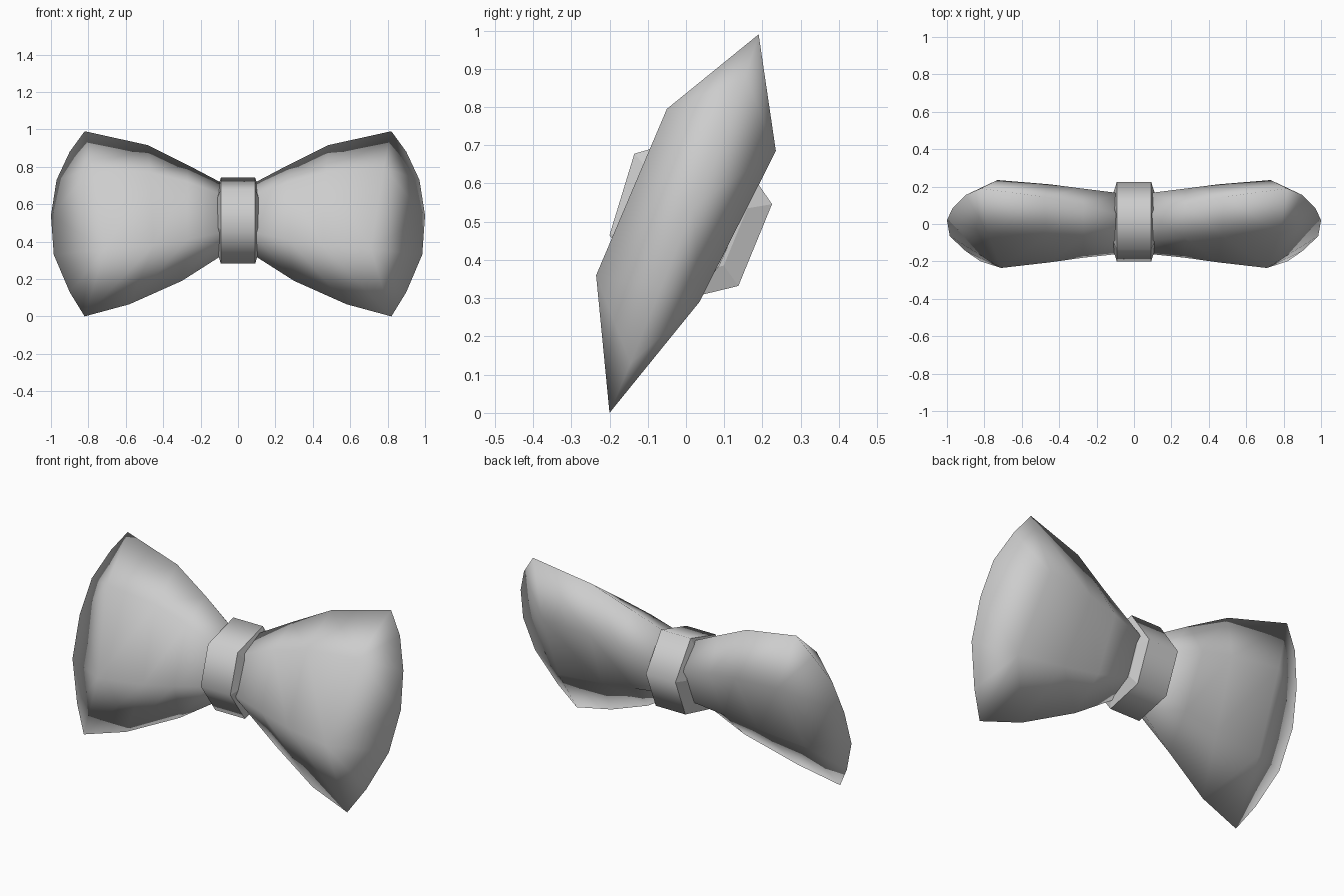
import bpy
import bmesh

cube = bpy.data.objects.get("Cube")
if cube:
    bpy.data.objects.remove(cube, do_unlink=True)

# Single cloth colour
cloth = bpy.data.materials.new("light_grey_cloth")
cloth.use_nodes = True
grey = (0.61, 0.61, 0.61, 1)
cloth.diffuse_color = grey
cloth.node_tree.nodes["Principled BSDF"].inputs["Base Color"].default_value = grey


def finish(bm, name):
    """Turn a bmesh into a named object with the cloth material."""
    bmesh.ops.recalc_face_normals(bm, faces=bm.faces)
    mesh = bpy.data.meshes.new(name)
    bm.to_mesh(mesh)
    bm.free()
    mesh.materials.append(cloth)
    bpy.context.collection.objects.link(bpy.data.objects.new(name, mesh))


def bridge(bm, ring_a, ring_b):
    """Join two equal rings with quads and return the new faces."""
    count = len(ring_a)
    faces = []
    for i in range(count):
        j = (i + 1) % count
        faces.append(bm.faces.new((ring_a[i], ring_a[j], ring_b[j], ring_b[i])))
    return faces


# Wing cross-sections from root to tip; each ring runs top seam,
# front upper, front lower, bottom seam, back lower, back upper
SECTIONS = [
    [(0.08, 0.05, 0.71), (0.08, -0.09, 0.65), (0.08, -0.16, 0.45),
     (0.08, -0.04, 0.33), (0.08, 0.09, 0.39), (0.08, 0.165, 0.58)],
    [(0.27, 0.10, 0.81), (0.27, -0.07, 0.72), (0.27, -0.18, 0.41),
     (0.30, -0.09, 0.19), (0.28, 0.062, 0.35), (0.28, 0.19, 0.63)],
    [(0.48, 0.145, 0.915), (0.47, -0.06, 0.77), (0.45, -0.205, 0.38),
     (0.58, -0.165, 0.065), (0.49, 0.05, 0.32), (0.45, 0.212, 0.66)],
    [(0.82, 0.19, 0.99), (0.78, -0.05, 0.795), (0.71, -0.235, 0.36),
     (0.82, -0.2, 0.0), (0.77, 0.035, 0.29), (0.73, 0.235, 0.685)],
]
# Seam running down the outer end of a wing
SEAM = [(0.90, 0.155, 0.88), (0.97, 0.085, 0.73), (1.0, 0.02, 0.54),
        (0.985, -0.065, 0.33), (0.90, -0.145, 0.13)]


def make_wing(name, side):
    bm = bmesh.new()
    rings = [[bm.verts.new((side * x, y, z)) for x, y, z in section]
             for section in SECTIONS]
    for inner, outer in zip(rings, rings[1:]):
        bridge(bm, inner, outer)
    bm.faces.new(rings[0])

    # Pillow-like end: front and back panels meet at the seam
    a, b, c, d, e = [bm.verts.new((side * x, y, z)) for x, y, z in SEAM]
    top, front_up, front_low, bottom, back_low, back_up = rings[-1]
    for upper, lower in ((front_up, front_low), (back_up, back_low)):
        for face in ((top, a, upper), (a, b, upper), (b, c, upper),
                     (c, lower, upper), (c, d, lower), (d, e, lower), (e, bottom, lower)):
            bm.faces.new(face)
    for face in bm.faces:
        face.smooth = True
    finish(bm, name)


make_wing("left_wing", 1)
make_wing("right_wing", -1)

# Centre knot: a tilted six-sided band with sloping sides
KNOT = [(-0.2, 0.465), (-0.135, 0.678), (0.09, 0.742),
        (0.225, 0.546), (0.137, 0.332), (-0.07, 0.282)]
center_y, center_z = 0.01, 0.51
bm = bmesh.new()
loops = []
for x, scale in ((-0.112, 0.7), (-0.092, 1), (0.092, 1), (0.112, 0.7)):
    loops.append([bm.verts.new((x, center_y + (y - center_y) * scale,
                                center_z + (z - center_z) * scale)) for y, z in KNOT])
bridge(bm, loops[0], loops[1])
for face in bridge(bm, loops[1], loops[2]):
    face.smooth = True
bridge(bm, loops[2], loops[3])
bm.faces.new(loops[0])
bm.faces.new(loops[3])
finish(bm, "center_knot")
